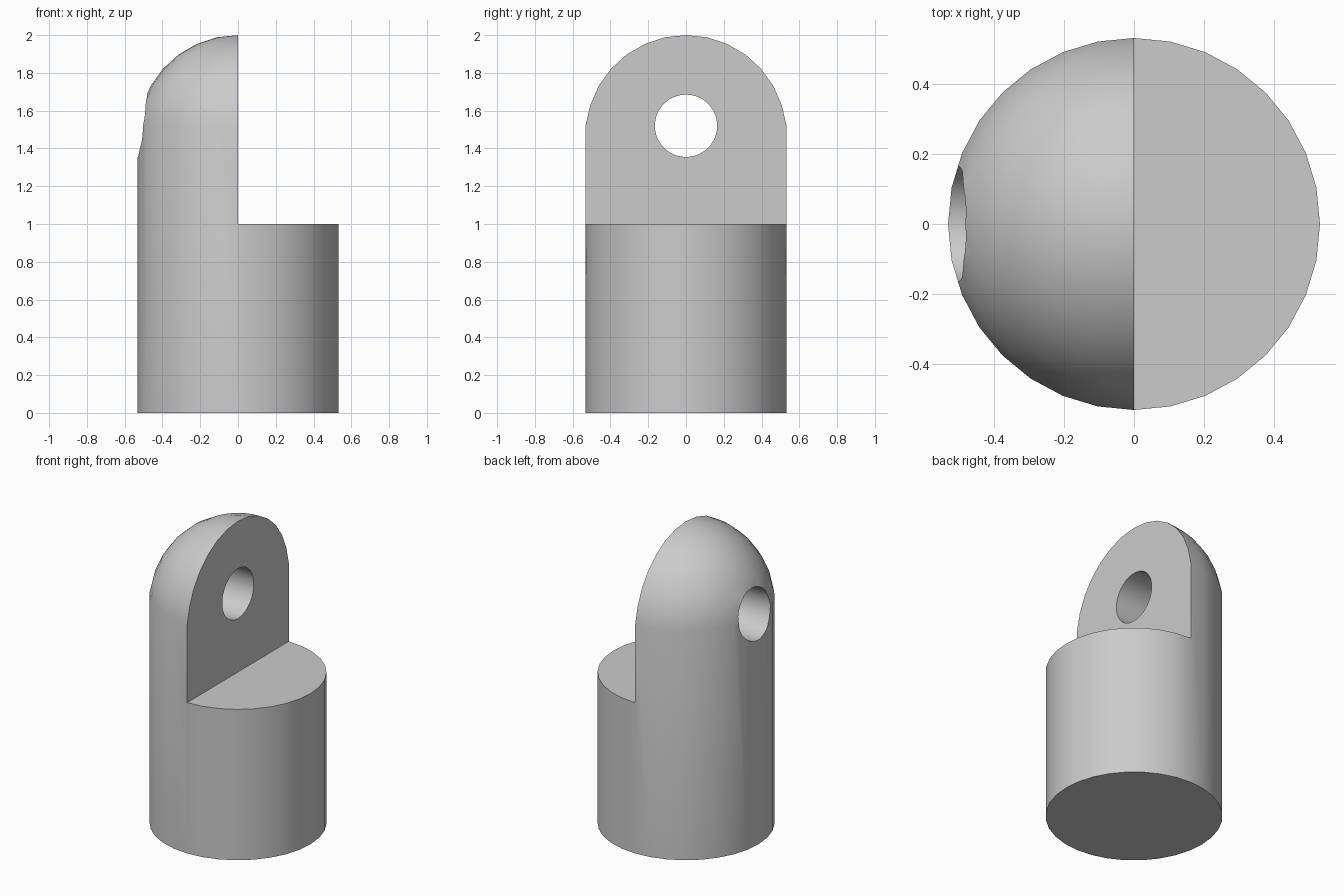
import bpy, bmesh, math
from mathutils import Vector, Matrix

cube = bpy.data.objects.get("Cube")
if cube:
    bpy.data.objects.remove(cube, do_unlink=True)

RADIUS, HEIGHT, SHOULDER = 0.532, 2.0, 1.52
SIDES, RINGS = 32, 7

grey = bpy.data.materials.new("plain grey")
grey.use_nodes = True
grey.diffuse_color = (0.6, 0.6, 0.6, 1)
grey.node_tree.nodes["Principled BSDF"].inputs["Base Color"].default_value = grey.diffuse_color


def add_object(name, bm):
    mesh = bpy.data.meshes.new(name)
    bmesh.ops.recalc_face_normals(bm, faces=bm.faces)
    bm.to_mesh(mesh)
    bm.free()
    mesh.materials.append(grey)
    obj = bpy.data.objects.new(name, mesh)
    bpy.context.collection.objects.link(obj)
    return obj


# Round post with a domed top, turned from one profile
centre = HEIGHT - RADIUS
start = math.asin((SHOULDER - centre) / RADIUS)
profile = [(0, 0), (RADIUS, 0), (RADIUS, SHOULDER)]
for i in range(1, RINGS):
    a = start + (math.pi / 2 - start) * i / RINGS
    profile.append((RADIUS * math.cos(a), centre + RADIUS * math.sin(a)))
profile.append((0, HEIGHT))

bm = bmesh.new()
verts = [bm.verts.new((r, 0, z)) for r, z in profile]
edges = [bm.edges.new(pair) for pair in zip(verts, verts[1:])]
bmesh.ops.spin(bm, geom=verts + edges, axis=(0, 0, 1), cent=(0, 0, 0),
               angle=2 * math.pi, steps=SIDES)
for v in bm.verts:
    v.co = Vector([round(c, 5) for c in v.co])
bmesh.ops.remove_doubles(bm, verts=bm.verts, dist=0.0005)
post = add_object("domed_post", bm)

# Cutter for the step on the left half
bm = bmesh.new()
bmesh.ops.create_cube(bm, size=2, matrix=Matrix.Translation((1, 0, 2)))
step_cutter = add_object("step_cutter", bm)

# Cutter for the cross hole through the upright
bm = bmesh.new()
bmesh.ops.create_cone(bm, cap_ends=True, segments=48, radius1=0.165, radius2=0.165, depth=3,
                      matrix=Matrix.Translation((0, 0, SHOULDER)) @ Matrix.Rotation(math.pi / 2, 4, 'Y'))
hole_cutter = add_object("hole_cutter", bm)

# Cut the post, then keep only the finished part
bpy.ops.object.select_all(action='DESELECT')
bpy.context.view_layer.objects.active = post
post.select_set(True)
for cutter in (step_cutter, hole_cutter):
    cutter.hide_render = True
    mod = post.modifiers.new(cutter.name, 'BOOLEAN')
    mod.operation, mod.solver, mod.object = 'DIFFERENCE', 'EXACT', cutter
    bpy.ops.object.modifier_apply(modifier=mod.name)
    bpy.data.objects.remove(cutter, do_unlink=True)

bpy.ops.object.shade_smooth_by_angle(angle=math.radians(30))
